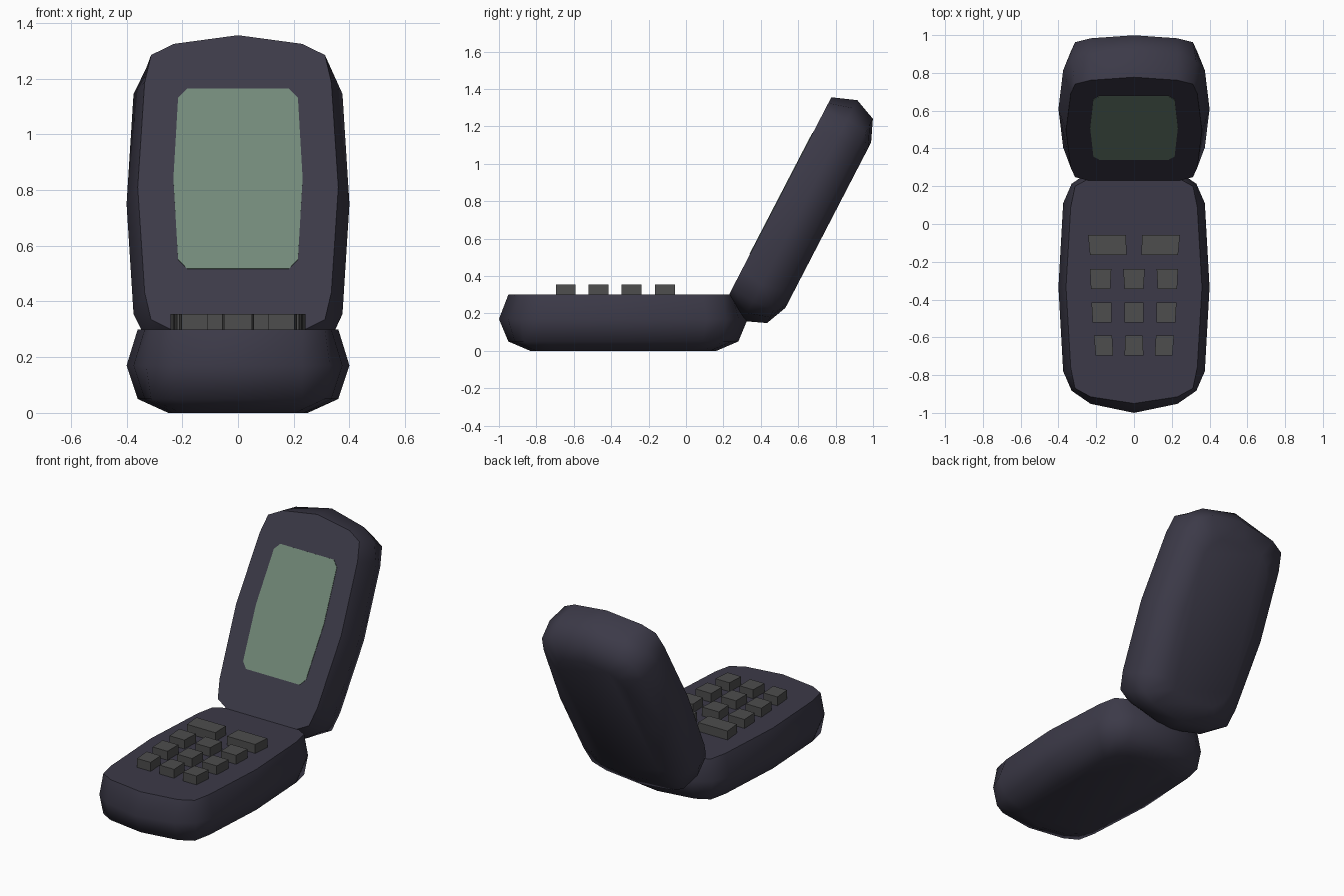
import bpy, bmesh, math
from mathutils import Matrix

if "Cube" in bpy.data.objects:
    bpy.data.objects.remove(bpy.data.objects["Cube"])

def material(name, rgb):
    m = bpy.data.materials.new(name)
    m.diffuse_color = (*rgb, 1)
    m.use_nodes = True
    m.node_tree.nodes["Principled BSDF"].inputs["Base Color"].default_value = m.diffuse_color
    return m

SHELL = material("dark_shell", (0.045, 0.042, 0.065))
GLASS = material("green_glass", (0.17, 0.25, 0.19))
KEYS = material("key_grey", (0.075, 0.075, 0.075))

def mirrored(quad):
    """Full outline from one quadrant, listed from the x axis to the y axis."""
    half = quad + [(-x, y) for x, y in reversed(quad) if x > 0]
    return half + [(-x, -y) for x, y in half if y > 0]

def loft(name, rings, mat, matrix=Matrix(), smooth=False):
    """Skin a stack of (outline, z) rings, capped at both ends."""
    bm = bmesh.new()
    loops = [[bm.verts.new((x, y, z)) for x, y in pts] for pts, z in rings]
    n = len(loops[0])
    for a, b in zip(loops, loops[1:]):
        for i in range(n):
            bm.faces.new((a[i], a[(i + 1) % n], b[(i + 1) % n], b[i]))
    bm.faces.new(loops[0])
    bm.faces.new(loops[-1])
    bmesh.ops.recalc_face_normals(bm, faces=bm.faces)
    mesh = bpy.data.meshes.new(name)
    bm.to_mesh(mesh)
    bm.free()
    mesh.materials.append(mat)
    ob = bpy.data.objects.new(name, mesh)
    bpy.context.collection.objects.link(ob)
    ob.matrix_world = matrix
    if smooth:
        bpy.ops.object.select_all(action='DESELECT')
        bpy.context.view_layer.objects.active = ob
        ob.select_set(True)
        bpy.ops.object.shade_smooth_by_angle(angle=math.radians(60))
    return ob

# Shell halves: the same pillow shape with its flat inner face at local z = 0
FACE = mirrored([(.36, 0), (.335, .425), (.312, .535), (.23, .58), (0, .615)])
WIDE = mirrored([(.40, 0), (.375, .445), (.33, .548), (.23, .617), (0, .665)])
BACK = mirrored([(.25, 0), (.235, .35), (.205, .42), (.15, .465), (0, .498)])
SHELL_RINGS = [(BACK, -.30), (FACE, -.25), (WIDE, -.13), (FACE, 0)]

base_place = Matrix.Translation((0, -.335, .30))
tilt, reach = math.radians(62.6), .574
lid_place = (Matrix.Translation((0, .23, .30)) @ Matrix.Rotation(tilt, 4, 'X')
             @ Matrix.Translation((0, reach, 0)))
loft("base_shell", SHELL_RINGS, SHELL, base_place, True)
loft("lid_shell", SHELL_RINGS, SHELL, lid_place, True)

# Screen panel, almost flush with the lid's inner face
SCREEN = mirrored([(.232, 0), (.215, .327), (.183, .364)])
loft("screen", [(SCREEN, -.02), (SCREEN, .003)], GLASS,
     lid_place @ Matrix.Translation((0, .034, 0)))

# Keys: slightly tapered blocks
def key(name, y, back, front):
    pts = [(back[0], y + .053), (back[1], y + .053),
           (front[1], y - .053), (front[0], y - .053)]
    loft(name, [(pts, .28), (pts, .355)], KEYS)

# Side keys per row: (y, back x range, front x range), mirrored left and right
SIDE = [(-.112, (.042, .243), (.040, .233)),
        (-.292, (.120, .233), (.126, .228)),
        (-.468, (.118, .225), (.118, .219)),
        (-.643, (.116, .212), (.110, .203))]
for r, (y, back, front) in enumerate(SIDE):
    for side, s in (("right", 1), ("left", -1)):
        key(f"key_{side}_{r}", y, [s * x for x in back], [s * x for x in front])

# Middle keys: (y, back half width, front half width)
for r, (y, b, f) in enumerate([(-.292, .057, .050), (-.468, .051, .051),
                               (-.643, .046, .050)]):
    key(f"key_middle_{r}", y, (-b, b), (-f, f))
